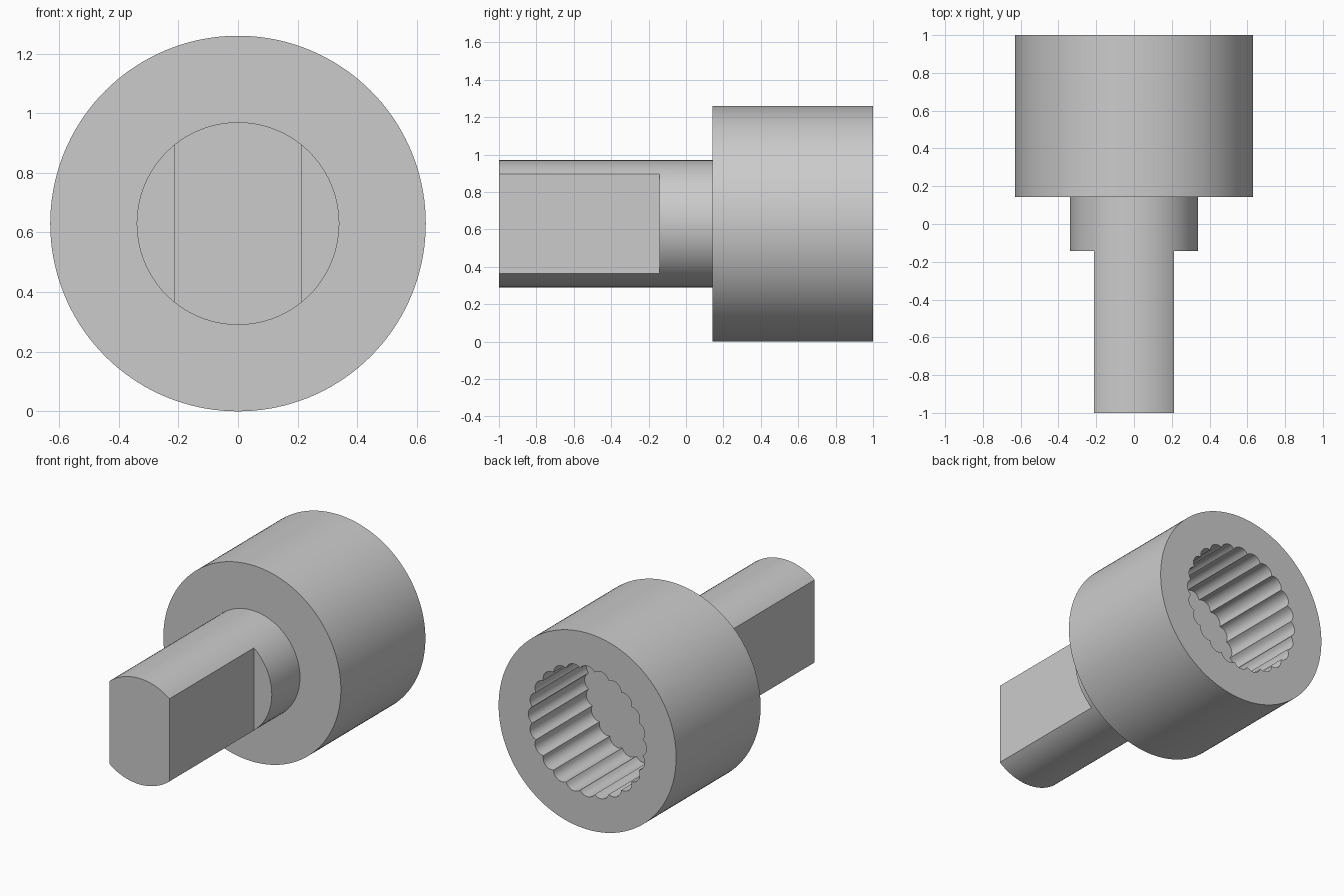
import bpy
import bmesh
from math import sin, cos, pi, acos, atan, radians

if "Cube" in bpy.data.objects:
    bpy.data.objects.remove(bpy.data.objects["Cube"])

AXIS_Z = 0.63
BARREL_R, SHAFT_R, FLAT = 0.63, 0.34, 0.213
FLUTES, STEPS = 24, 6

steel = bpy.data.materials.new("plain grey")
steel.use_nodes = True
grey = (0.6, 0.6, 0.6, 1)
steel.diffuse_color = grey
steel.node_tree.nodes["Principled BSDF"].inputs["Base Color"].default_value = grey


def circle(radius, angles):
    return [(radius * cos(a), radius * sin(a)) for a in angles]


def loft(name, sections):
    """Skin equal-length cross-sections placed along y, capping both ends."""
    bm = bmesh.new()
    rings = [[bm.verts.new((x, y, AXIS_Z + z)) for x, z in pts] for y, pts in sections]
    for a, b in zip(rings, rings[1:]):
        for i in range(len(a)):
            j = (i + 1) % len(a)
            bm.faces.new((a[i], a[j], b[j], b[i]))
    bm.faces.new(rings[0])
    bm.faces.new(rings[-1])
    bmesh.ops.remove_doubles(bm, verts=bm.verts, dist=1e-5)
    bmesh.ops.recalc_face_normals(bm, faces=bm.faces)
    mesh = bpy.data.meshes.new(name)
    bm.to_mesh(mesh)
    bm.free()
    mesh.materials.append(steel)
    obj = bpy.data.objects.new(name, mesh)
    bpy.context.collection.objects.link(obj)
    bpy.ops.object.select_all(action="DESELECT")
    obj.select_set(True)
    bpy.context.view_layer.objects.active = obj
    bpy.ops.object.shade_smooth_by_angle(angle=radians(30))
    return obj


def fluted_profile(root, peak):
    """Ring of outward circular scallops meeting in inward cusps."""
    half = pi / FLUTES
    chord = root * sin(half)
    rise = peak - root * cos(half)
    sweep = 2 * atan(rise / chord)
    r = chord / sin(sweep)
    pts = []
    for k in range(FLUTES):
        mid = pi / 2 + 2 * half * k
        for s in range(STEPS):
            t = sweep * (2 * s / STEPS - 1)
            out, side = peak - r + r * cos(t), r * sin(t)
            pts.append((out * cos(mid) - side * sin(mid), out * sin(mid) + side * cos(mid)))
    return pts


# Barrel with a blind fluted socket opening at the back
count = FLUTES * STEPS
start = pi / 2 - pi / FLUTES
outer = circle(BARREL_R, [start + 2 * pi * i / count for i in range(count)])
socket = fluted_profile(0.395, 0.42)
loft("socket_barrel", [(0.143, outer), (1, outer), (1, socket), (0.429, socket)])

# Round shaft with two side flats toward the front end
corner = acos(FLAT / SHAFT_R)
stops = [-corner, corner, pi - corner, pi + corner, 2 * pi - corner]
angles = [a + (b - a) * i / 20 for a, b in zip(stops, stops[1:]) for i in range(20)]
round_section = circle(SHAFT_R, angles)
flat_section = [(max(-FLAT, min(FLAT, x)), z) for x, z in round_section]
loft("flatted_shaft", [(-1, flat_section), (-0.143, flat_section),
                       (-0.143, round_section), (0.2, round_section)])
